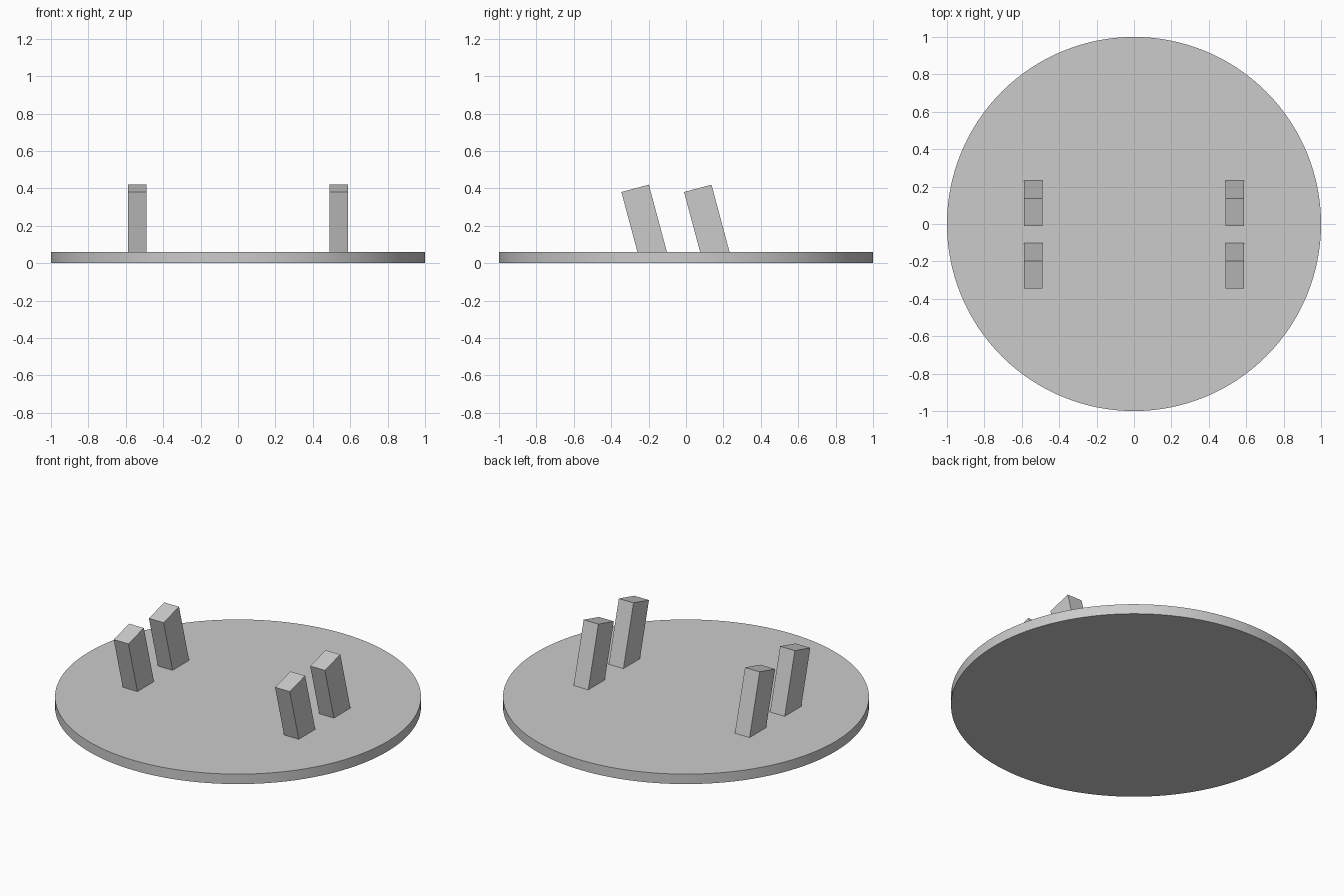
import bpy
from math import radians, sin, cos

cube = bpy.data.objects.get("Cube")
if cube:
    bpy.data.objects.remove(cube, do_unlink=True)

grey = bpy.data.materials.new("light_grey")
grey.use_nodes = True
colour = (0.6, 0.6, 0.6, 1)
grey.diffuse_color = colour
grey.node_tree.nodes["Principled BSDF"].inputs["Base Color"].default_value = colour

PLATE_HEIGHT = 0.06
TILT = radians(15)
PEG_LENGTH = 0.38

# Round base plate
bpy.ops.mesh.primitive_cylinder_add(vertices=128, radius=1, depth=PLATE_HEIGHT,
                                    location=(0, 0, PLATE_HEIGHT / 2))
plate = bpy.context.object
plate.name = "base_plate"
plate.data.materials.append(grey)
bpy.ops.object.shade_smooth_by_angle(angle=radians(30))


def add_peg(name, x, top_y, top_z=0.40):
    """Square peg leaning forward, its foot sunk into the plate."""
    half = PEG_LENGTH / 2
    centre = (x, top_y + half * sin(TILT), top_z - half * cos(TILT))
    bpy.ops.mesh.primitive_cube_add(size=1, location=centre, rotation=(TILT, 0, 0))
    peg = bpy.context.object
    peg.name = name
    peg.scale = (0.098, 0.152, PEG_LENGTH)
    peg.data.materials.append(grey)


# Two leaning pegs on each side
for side, x in (("left", 0.538), ("right", -0.538)):
    add_peg("front_peg_" + side, x, -0.272)
    add_peg("back_peg_" + side, x, 0.063)
